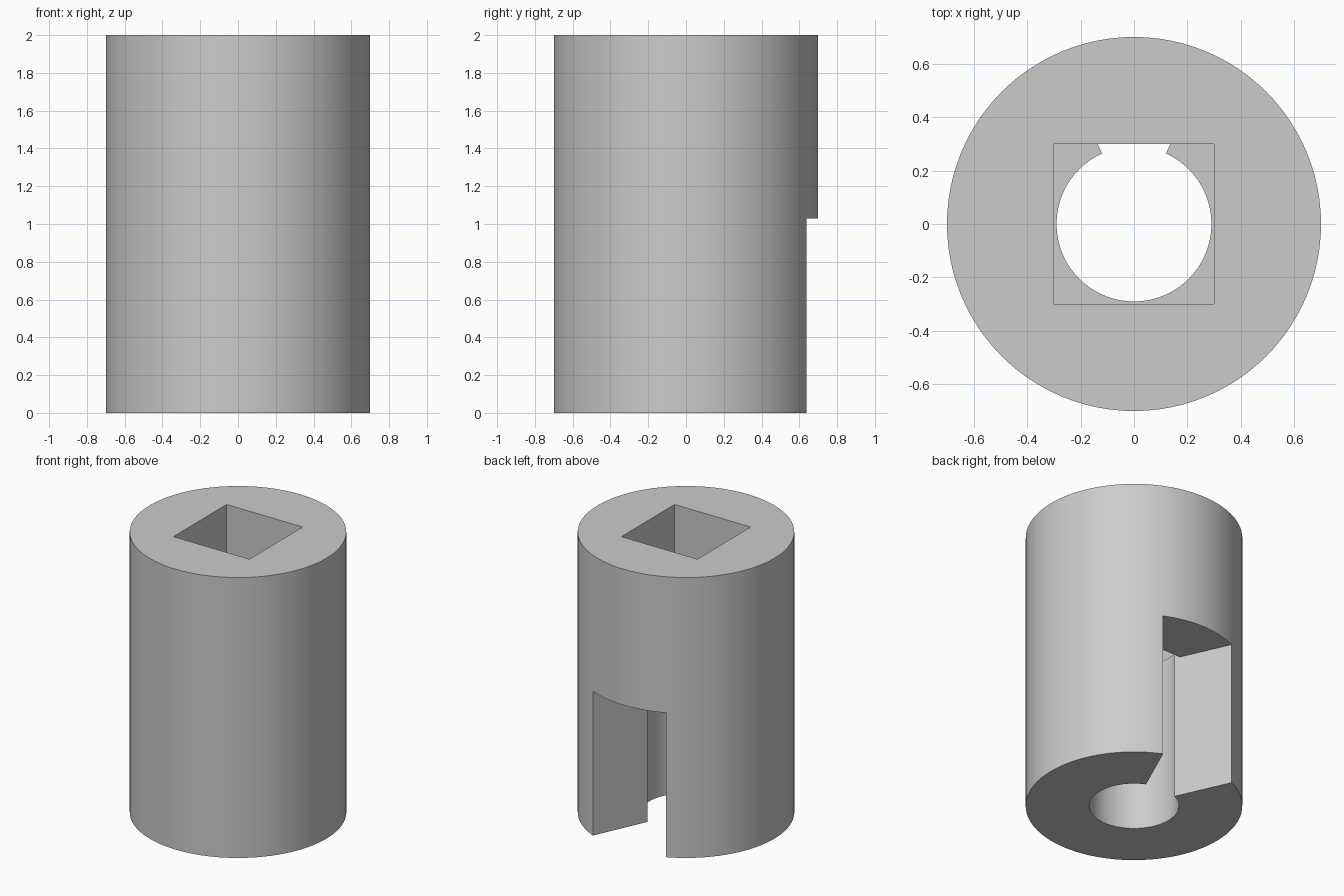
import bpy, bmesh, math

cube = bpy.data.objects.get("Cube")
if cube:
    bpy.data.objects.remove(cube, do_unlink=True)

OUTER, BORE, HALF = 0.7, 0.29, 0.3          # radii and half width of the square socket
HEIGHT, FLOOR, SLOT_TOP = 2.0, 1.21, 1.03   # overall height, socket floor, slot ceiling
SLOT_ANGLE = math.radians(24.4)             # half opening of the back slot

steel = bpy.data.materials.new("grey steel")
steel.use_nodes = True
colour = (0.6, 0.6, 0.6, 1)
steel.diffuse_color = colour
steel.node_tree.nodes["Principled BSDF"].inputs["Base Color"].default_value = colour


def prism(name, outline, z0, z1):
    """Extrude a closed outline between two heights."""
    bm = bmesh.new()
    base = bm.faces.new([bm.verts.new((x, y, z0)) for x, y in outline])
    top = bmesh.ops.extrude_face_region(bm, geom=[base])["geom"]
    moved = [v for v in top if isinstance(v, bmesh.types.BMVert)]
    bmesh.ops.translate(bm, verts=moved, vec=(0, 0, z1 - z0))
    bmesh.ops.recalc_face_normals(bm, faces=bm.faces)
    mesh = bpy.data.meshes.new(name)
    bm.to_mesh(mesh)
    bm.free()
    mesh.materials.append(steel)
    obj = bpy.data.objects.new(name, mesh)
    bpy.context.collection.objects.link(obj)
    return obj


def circle(radius, count):
    return [(radius * math.cos(math.tau * i / count),
             radius * math.sin(math.tau * i / count)) for i in range(count)]


def wedge(reach):
    """Triangle from the axis towards the back."""
    x = reach * math.tan(SLOT_ANGLE)
    return [(0, 0), (x, reach), (-x, reach)]


body = prism("socket_body", circle(OUTER, 96), 0, HEIGHT)
square = [(-HALF, -HALF), (HALF, -HALF), (HALF, HALF), (-HALF, HALF)]

# Square drive, round bore, back slot and the small notch joining slot and drive
cutters = [
    prism("square_cutter", square, FLOOR, HEIGHT + 0.1),
    prism("bore_cutter", circle(BORE, 64), -0.1, FLOOR + 0.1),
    prism("slot_cutter", wedge(1.0), -0.1, SLOT_TOP),
    prism("notch_cutter", wedge(HALF), SLOT_TOP - 0.1, FLOOR + 0.1),
]

bpy.ops.object.select_all(action="DESELECT")
bpy.context.view_layer.objects.active = body
body.select_set(True)
for cutter in cutters:
    cutter.hide_render = True
    mod = body.modifiers.new(cutter.name, "BOOLEAN")
    mod.operation = "DIFFERENCE"
    mod.solver = "EXACT"
    mod.object = cutter
    bpy.ops.object.modifier_apply(modifier=mod.name)
    bpy.data.objects.remove(cutter, do_unlink=True)

bpy.ops.object.shade_smooth_by_angle(angle=math.radians(30))
